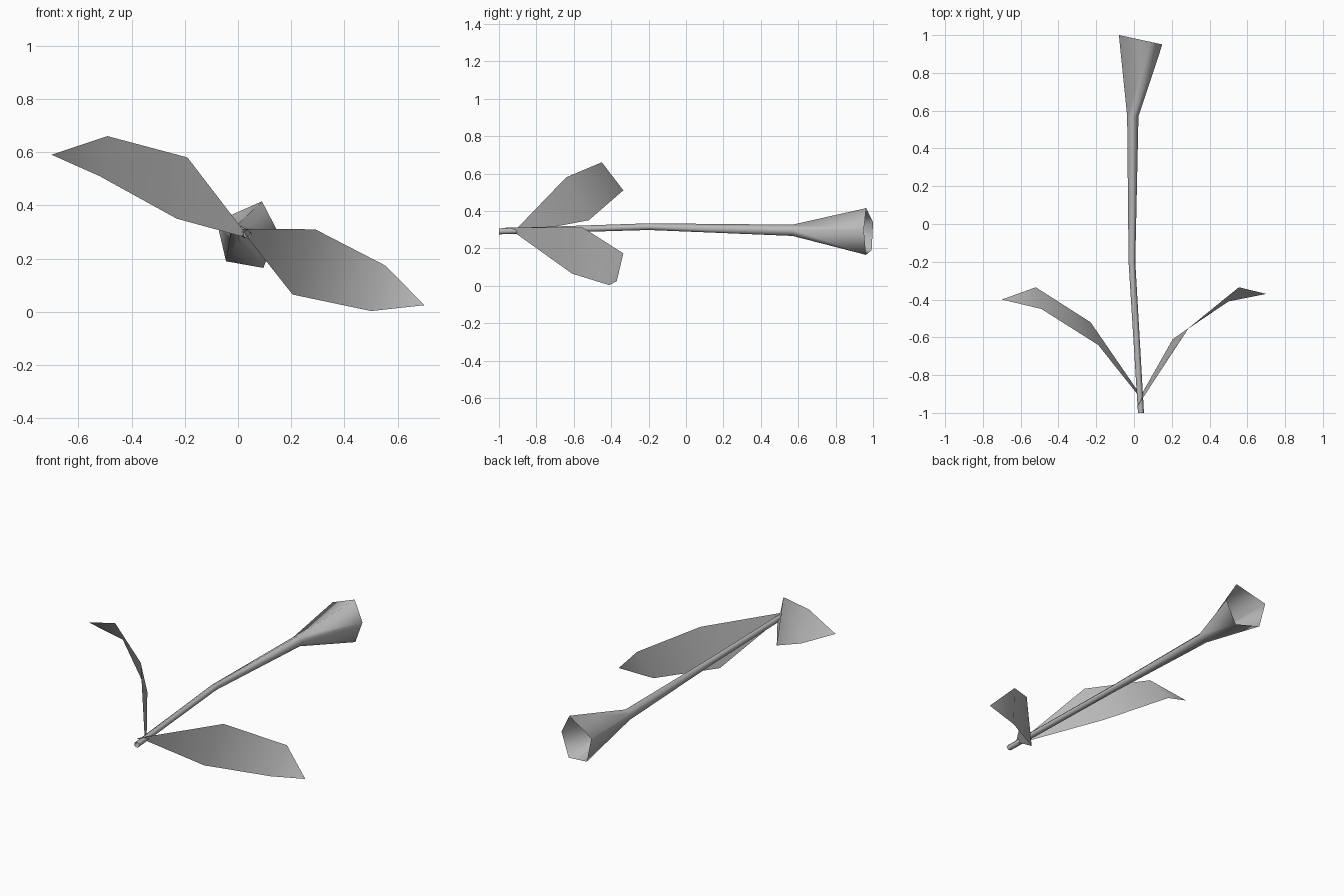
import bpy
from math import cos, sin, radians

cube = bpy.data.objects.get("Cube")
if cube:
    bpy.data.objects.remove(cube, do_unlink=True)

grey = bpy.data.materials.new("plain grey")
grey.use_nodes = True
COLOUR = (0.5, 0.5, 0.5, 1)
grey.diffuse_color = COLOUR
grey.node_tree.nodes["Principled BSDF"].inputs["Base Color"].default_value = COLOUR


def loft(name, rows, closed):
    """Skin equal-length rows of points with smooth quads."""
    n = len(rows[0])
    verts = [p for row in rows for p in row]
    faces = []
    for r in range(len(rows) - 1):
        for i in range(n if closed else n - 1):
            j = (i + 1) % n
            a, b = r * n, (r + 1) * n
            faces.append((a + i, a + j, b + j, b + i))
    mesh = bpy.data.meshes.new(name)
    mesh.from_pydata(verts, [], faces)
    mesh.materials.append(grey)
    mesh.shade_smooth()
    obj = bpy.data.objects.new(name, mesh)
    bpy.context.collection.objects.link(obj)
    return obj


def ring(x, y, z, radius):
    """Five-sided cross-section facing along the stem."""
    angles = [radians(8 - 72 * k) for k in range(5)]
    return [(x + radius * cos(a), y, z + radius * sin(a)) for a in angles]


def leaf(name, upper, lower, tip):
    """Strip between two edges, closed by a triangle at the tip."""
    obj = loft(name, list(zip(upper, lower)), False)
    mesh = obj.data
    n = len(mesh.vertices)
    verts = [v.co[:] for v in mesh.vertices] + [tip]
    faces = [tuple(p.vertices) for p in mesh.polygons] + [(n - 2, n - 1, n)]
    mesh.clear_geometry()
    mesh.from_pydata(verts, [], faces)
    mesh.shade_smooth()


# Stem flaring into an open, slanted five-sided bloom
rim = [(x, 0.983 - 0.217 * x, z) for x, z in
       [(0.15, 0.30), (0.095, 0.165), (-0.045, 0.19), (-0.08, 0.34), (0.09, 0.415)]]
loft("stem_and_bloom", [
    ring(0.036, -1.0, 0.29, 0.017),
    ring(-0.012, -0.2, 0.315, 0.019),
    ring(-0.008, 0.57, 0.295, 0.032),
    rim], True)

# Raised leaf on the right
leaf("right_leaf",
     [(0.025, -0.91, 0.30), (-0.19, -0.64, 0.58), (-0.49, -0.45, 0.66)],
     [(0.045, -0.92, 0.275), (-0.23, -0.52, 0.35), (-0.52, -0.335, 0.51)],
     (-0.70, -0.40, 0.59))

# Drooping leaf on the left
leaf("left_leaf",
     [(0.015, -0.97, 0.312), (0.29, -0.55, 0.31), (0.555, -0.335, 0.173)],
     [(0.035, -0.91, 0.28), (0.205, -0.61, 0.065), (0.50, -0.41, 0.003)],
     (0.70, -0.37, 0.025))
